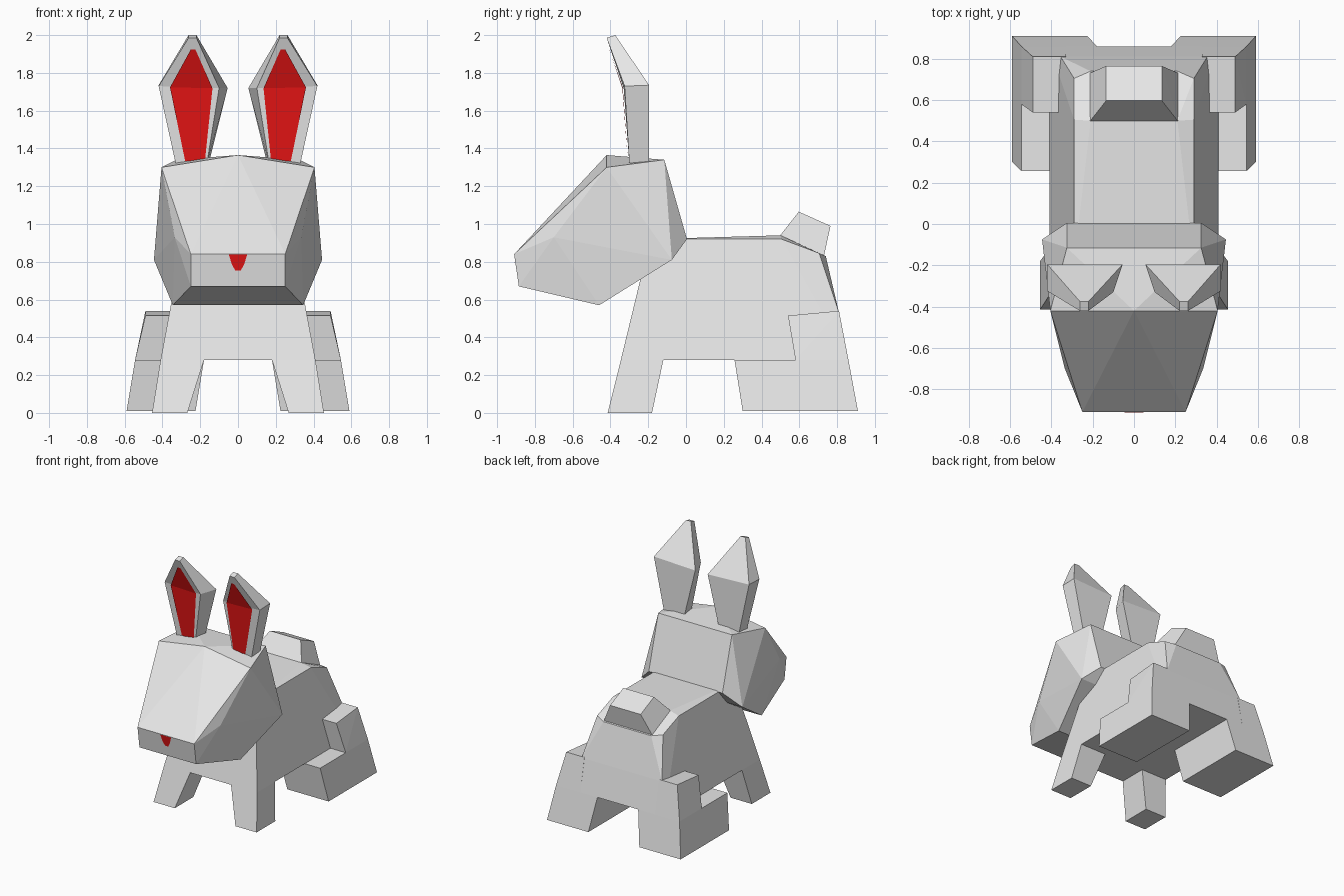
import bpy, bmesh, math
from mathutils import Vector

if "Cube" in bpy.data.objects:
    bpy.data.objects.remove(bpy.data.objects["Cube"])


def material(name, rgb):
    m = bpy.data.materials.new(name)
    m.diffuse_color = (*rgb, 1)
    m.use_nodes = True
    m.node_tree.nodes["Principled BSDF"].inputs["Base Color"].default_value = m.diffuse_color
    return m


GREY = material("pale_grey", (0.8, 0.8, 0.8))
RED = material("red", (0.8, 0.007, 0.007))
BLACK = material("black", (0.004, 0.004, 0.004))
WHITE = material("white", (0.95, 0.95, 0.95))


def finish(name, bm, mat):
    me = bpy.data.meshes.new(name)
    bm.to_mesh(me)
    bm.free()
    me.materials.append(mat)
    ob = bpy.data.objects.new(name, me)
    bpy.context.collection.objects.link(ob)
    return ob


def hull(name, pts, mat=GREY):
    """Faceted convex block around a few corner points."""
    bm = bmesh.new()
    for p in pts:
        bm.verts.new(p)
    res = bmesh.ops.convex_hull(bm, input=bm.verts[:])
    loose = [v for v in bm.verts if not v.link_faces]
    bmesh.ops.delete(bm, geom=loose, context='VERTS')
    bmesh.ops.recalc_face_normals(bm, faces=bm.faces[:])
    return finish(name, bm, mat)


def both(pts):
    """Mirror corner points across x = 0."""
    return [(s * x, y, z) for x, y, z in pts for s in (1, -1)]


def flip(pts, s):
    return [(s * x, y, z) for x, y, z in pts]


def slab(x0, x1, y0, y1, z):
    return [(x, y, z) for x in (x0, x1) for y in (y0, y1)]


def plate(name, polys, mat, lift=0.003):
    """Thin painted detail floating just in front of a surface."""
    bm = bmesh.new()
    for pts in polys:
        f = bm.faces.new([bm.verts.new(p) for p in pts])
        f.normal_update()
        if f.normal.y > 0:
            f.normal_flip()
        n = f.normal.copy()
        for v in f.verts:
            v.co += n * lift
    return finish(name, bm, mat)


# Torso
hull("torso", both([
    (0.41, -0.345, 0.28), (0.41, 0.86, 0.28), (0.355, 0.81, 0.53),
    (0.29, 0.705, 0.845), (0.21, 0.74, 0.83), (0.29, 0.505, 0.92),
    (0.21, 0.50, 0.94), (0.29, -0.19, 0.92)]))

# Tail
hull("tail", both([
    (0.215, 0.495, 0.935), (0.135, 0.597, 1.065),
    (0.135, 0.765, 0.99), (0.215, 0.73, 0.83)]))

# Head
hull("head", both([
    (0.25, -0.91, 0.84), (0.25, -0.885, 0.67), (0.345, -0.46, 0.57),
    (0.335, -0.70, 0.93), (0.405, -0.42, 1.30), (0.445, -0.075, 0.81),
    (0.325, -0.115, 1.34), (0.325, 0.005, 0.92)]) + [(0, -0.42, 1.365)])


# Point on the sloping forehead at a given height
def forehead(x, z):
    return (x, -0.70 + 0.28 * (z - 0.93) / 0.37, z)


def disc(x, z, r, n=16):
    return [forehead(x + r * math.cos(2 * math.pi * i / n),
                     z + 0.76 * r * math.sin(2 * math.pi * i / n)) for i in range(n)]


# Nose patch
plate("nose", [[(-0.048, -0.91, 0.838), (0.048, -0.91, 0.838), (0.034, -0.903, 0.79),
                (0.014, -0.897, 0.753), (-0.014, -0.897, 0.753),
                (-0.034, -0.903, 0.79)]], RED)

for s, side in ((1, "left"), (-1, "right")):
    # Legs
    hull("front_leg_" + side, flip(
        slab(0.268, 0.455, -0.415, -0.18, 0) + slab(0.18, 0.41, -0.345, -0.12, 0.28), s))
    hull("hind_foot_" + side, flip(
        slab(0.225, 0.59, 0.30, 0.91, 0.01) + slab(0.18, 0.545, 0.257, 0.86, 0.28), s))
    hull("thigh_" + side, flip(
        slab(0.33, 0.545, 0.58, 0.86, 0.28) +
        [(0.33, 0.54, 0.515), (0.49, 0.54, 0.515),
         (0.33, 0.81, 0.54), (0.49, 0.81, 0.54)], s))

    # Ear: lofted through base, widest part and tip
    rings = [
        [(0.155, -0.195, 1.32), (0.33, -0.195, 1.32), (0.33, -0.30, 1.32), (0.165, -0.30, 1.32)],
        [(0.055, -0.195, 1.72), (0.42, -0.195, 1.735), (0.42, -0.325, 1.73), (0.10, -0.33, 1.72)],
        [(0.22, -0.375, 2.0), (0.262, -0.375, 2.0), (0.262, -0.42, 1.985), (0.22, -0.42, 1.985)]]
    bm = bmesh.new()
    loops = [[bm.verts.new(p) for p in flip(r, s)] for r in rings]
    for a, b in zip(loops, loops[1:]):
        for i in range(4):
            j = (i + 1) % 4
            bm.faces.new((a[i], a[j], b[j], b[i]))
    bm.faces.new(loops[0])
    bm.faces.new(loops[-1])
    bmesh.ops.recalc_face_normals(bm, faces=bm.faces[:])
    finish("ear_" + side, bm, GREY)

    # Inner ear patch, bent with the ear
    mid = [(0.36, -0.329, 1.725), (0.135, -0.331, 1.72)]
    plate("inner_ear_" + side, [
        flip([(0.175, -0.302, 1.335), (0.28, -0.302, 1.335)] + mid, s),
        flip(mid + [(0.225, -0.40, 1.925), (0.25, -0.40, 1.925)], s)], RED, 0.006)

    # Eye with a small highlight
    plate("eye_" + side, [disc(s * 0.253, 1.003, 0.051)], BLACK)
    plate("eye_highlight_" + side, [disc(s * 0.247, 1.026, 0.017, 10)], WHITE, 0.005)
